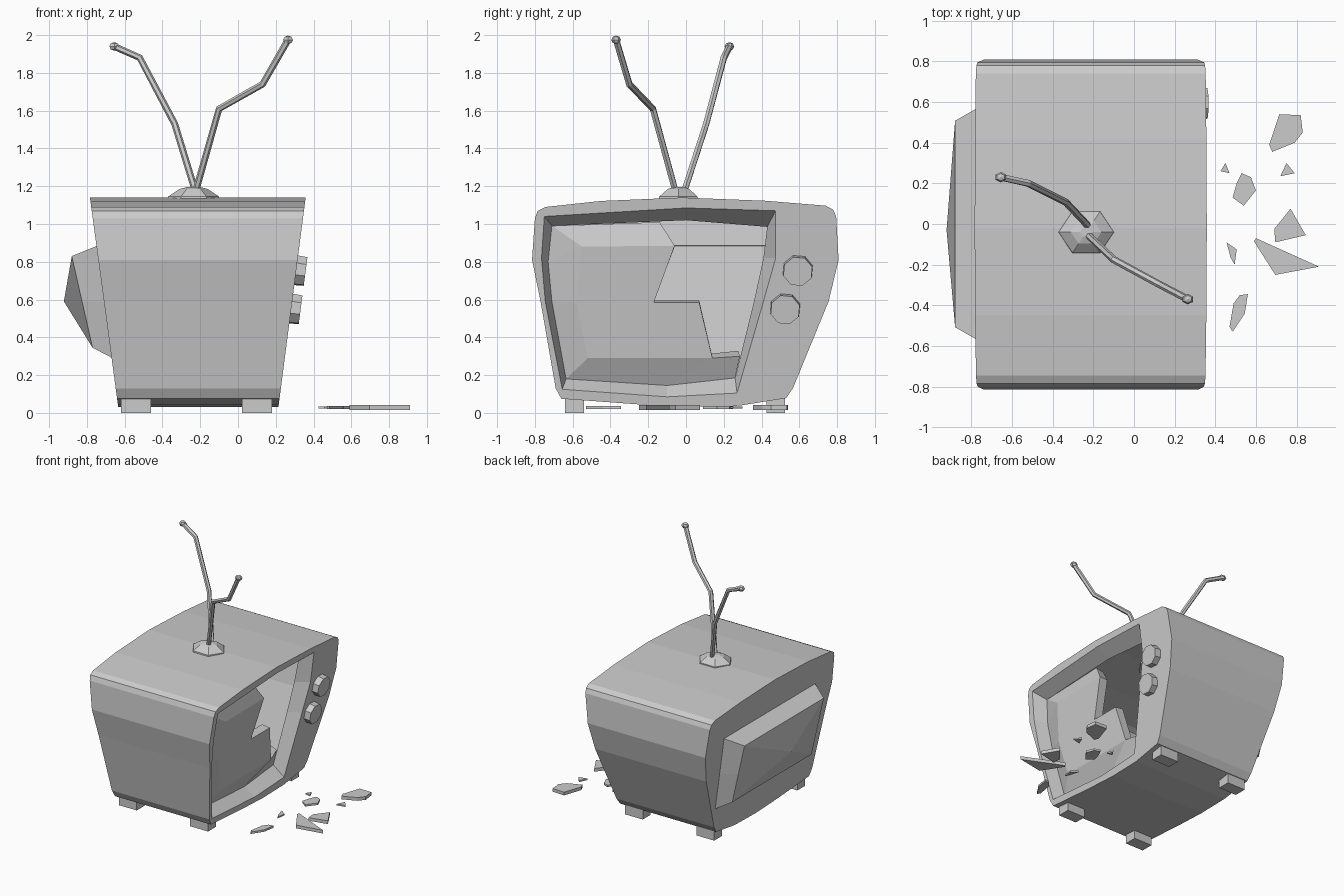
import bpy, bmesh, math
from mathutils import Vector, Matrix

if "Cube" in bpy.data.objects:
    bpy.data.objects.remove(bpy.data.objects["Cube"])

def finish(bm, name, recalc=True):
    if recalc:
        bmesh.ops.recalc_face_normals(bm, faces=bm.faces)
    me = bpy.data.meshes.new(name)
    bm.to_mesh(me)
    bm.free()
    ob = bpy.data.objects.new(name, me)
    bpy.context.collection.objects.link(ob)
    return ob

def front_x(z):
    return 0.21 + 0.13 * z

def back_x(z):
    return -0.63 - 0.135 * z

def loop(bm, pts, fx, offset=0.0):
    return [bm.verts.new((fx(z) + offset, y, z)) for y, z in pts]

def ring_edges(bm, vs):
    return [bm.edges.new((vs[i - 1], vs[i])) for i in range(len(vs))]

def bridge(bm, a, b):
    for i in range(len(a)):
        bm.faces.new((a[i - 1], a[i], b[i], b[i - 1]))

# Cabinet: tapered shell with an open recessed screen surround
outline = [(-.745, 1.09), (-.785, 1.07), (-.80, 1.03), (-.815, .81), (-.77, .59),
           (-.69, .13), (-.66, .075), (-.25, .045), (.016, .032), (.28, .038),
           (.53, .078), (.566, .13), (.755, .59), (.808, .81), (.795, 1.04),
           (.78, 1.075), (.74, 1.097), (.42, 1.123), (-.02, 1.14), (-.45, 1.122)]
opening = [(-.75, 1.04), (-.765, .82), (-.745, .59), (-.655, .125), (-.1, .085),
           (.27, .105), (.41, .59), (.475, .82), (.475, 1.07), (0, 1.085)]
inner = [(-.71, .99), (-.73, .8), (-.71, .59), (-.635, .18), (-.1, .145),
         (.26, .185), (.36, .59), (.41, .82), (.43, .985), (0, 1.02)]
bm = bmesh.new()
rear, front = loop(bm, outline, back_x), loop(bm, outline, front_x)
hole, deep = loop(bm, opening, front_x), loop(bm, inner, front_x, -0.1)
bmesh.ops.triangle_fill(bm, edges=ring_edges(bm, front) + ring_edges(bm, hole),
                        use_beauty=True, normal=(1, 0, -.13))
bridge(bm, rear, front)
bridge(bm, hole, deep)
bm.faces.new(rear)
finish(bm, "cabinet")

# Broken screen: bulged pane with a jagged crack edge
P = {"A": (-.71, .99, 0), "B": (-.73, .8, 0), "C": (-.71, .59, 0), "D": (-.635, .18, 0),
     "E": (-.1, .145, 0), "F": (.26, .185, 0), "G": (.285, .30, 0), "H": (.14, .29, 1),
     "I": (.07, .585, 1), "J": (-.17, .585, 1), "K": (-.06, .885, 1), "L": (-.14, 1.01, 0),
     "X": (-.55, .88, 1), "Y": (-.58, .585, 1), "Z": (-.52, .29, 1)}
bm = bmesh.new()
V = {k: bm.verts.new((front_x(z) - 0.1 + 0.05 * b, y, z)) for k, (y, z, b) in P.items()}
for f in ("AXKL", "ABX", "BCYX", "XYJK", "CDZY", "YZHIJ", "DEHZ", "EFGH"):
    bm.faces.new([V[k] for k in f])
pane = finish(bm, "broken_screen", recalc=False)
mod = pane.modifiers.new("thickness", "SOLIDIFY")
mod.thickness = 0.07
mod.offset = -1

# Rear housing: bevelled box with a peaked back face
bm = bmesh.new()
def corners(zt, zb, xt, xb, w):
    zm, xm = (zt + zb) / 2, (xt + xb) / 2
    return [bm.verts.new(p) for p in ((xt, -w, zt), (xm, -w, zm), (xb, -w, zb), (xb, 0, zb),
                                      (xb, w, zb), (xm, w, zm), (xt, w, zt), (xt, 0, zt))]
base = corners(.885, .29, -.745, -.665, .585)
lip = corners(.83, .345, -.88, -.77, .508)
bridge(bm, base, lip)
peak = bm.verts.new((-.922, -.03, .59))
for i in range(8):
    bm.faces.new((lip[i - 1], lip[i], peak))
finish(bm, "rear_housing")

# Feet
for i, x in enumerate((-.54, .1)):
    for j, y in enumerate((-.59, .475)):
        bm = bmesh.new()
        m = Matrix.Translation((x, y, .04)) @ Matrix.Diagonal((.16, .1, .08, 1))
        bmesh.ops.create_cube(bm, size=1, matrix=m)
        finish(bm, f"foot_{i}{j}")

def cone(bm, a, b, r1, r2, sides, spin=0.0):
    a, b = Vector(a), Vector(b)
    m = Matrix.Translation((a + b) / 2) @ (b - a).to_track_quat('Z', 'Y').to_matrix().to_4x4()
    bmesh.ops.create_cone(bm, cap_ends=True, segments=sides, radius1=r1, radius2=r2,
                          depth=(b - a).length, matrix=m @ Matrix.Rotation(spin, 4, 'Z'))

# Control knobs, square to the tilted front
normal = Vector((1, 0, -.13)).normalized()
for name, y, z in (("upper_knob", .592, .755), ("lower_knob", .525, .552)):
    c = Vector((front_x(z), y, z))
    bm = bmesh.new()
    cone(bm, c - normal * .02, c + normal * .05, .084, .08, 8, .3)
    finish(bm, name)

# Aerial base: six-sided stepped dome
bm = bmesh.new()
rings = []
for r, z in ((.138, 1.125), (.135, 1.145), (.075, 1.185), (.03, 1.197)):
    rings.append([bm.verts.new((-.235 + r * math.cos(k * math.pi / 3),
                                -.04 + r * .87 * math.sin(k * math.pi / 3), z)) for k in range(6)])
for a, b in zip(rings, rings[1:]):
    bridge(bm, a, b)
bm.faces.new(rings[0])
bm.faces.new(rings[-1])
finish(bm, "aerial_base")

# Bent aerials with small knobs at the tips
aerials = {"left_aerial": [(-.225, -.01, 1.17), (-.335, .107, 1.53), (-.52, .2, 1.88), (-.655, .23, 1.94)],
           "right_aerial": [(-.225, -.055, 1.17), (-.1, -.175, 1.61), (.13, -.3, 1.74), (.265, -.37, 1.975)]}
for name, pts in aerials.items():
    bm = bmesh.new()
    pts = [Vector(p) for p in pts]
    prev = None
    for i, p in enumerate(pts):
        d = (pts[min(i + 1, 3)] - p).normalized() + (p - pts[max(i - 1, 0)]).normalized()
        side = d.cross(Vector((0, 1, 0))).normalized()
        up = side.cross(d).normalized()
        ring = [bm.verts.new(p + .018 * (side * math.cos(k * math.pi / 3) + up * math.sin(k * math.pi / 3)))
                for k in range(6)]
        if prev:
            bridge(bm, prev, ring)
        else:
            bm.faces.new(ring)
        prev = ring
    bm.faces.new(prev)
    bmesh.ops.create_uvsphere(bm, u_segments=6, v_segments=4, radius=.03,
                              matrix=Matrix.Translation(pts[-1]) @ Matrix.Diagonal((1, .85, .75, 1)))
    finish(bm, name)

# Glass shards on the ground
shards = [
    (.026, [(.715, .54), (.82, .535), (.83, .45), (.79, .40), (.68, .355), (.665, .39)]),
    (.012, [(.45, .30), (.47, .25), (.425, .26)]),
    (.016, [(.53, .25), (.575, .23), (.60, .165), (.54, .09), (.485, .13), (.505, .20)]),
    (.012, [(.75, .30), (.79, .25), (.72, .235)]),
    (.026, [(.77, .075), (.845, -.055), (.695, -.09), (.69, -.025)]),
    (.026, [(.60, -.07), (.91, -.21), (.695, -.25), (.59, -.085)]),
    (.012, [(.455, -.09), (.505, -.125), (.495, -.2), (.475, -.165)]),
    (.016, [(.56, -.345), (.545, -.44), (.485, -.53), (.47, -.505), (.49, -.39), (.52, -.35)])]
for i, (t, pts) in enumerate(shards):
    bm = bmesh.new()
    low, high = ([bm.verts.new((x, y, .028 + s * t / 2)) for x, y in pts] for s in (-1, 1))
    bridge(bm, low, high)
    bm.faces.new(low)
    bm.faces.new(high)
    finish(bm, f"glass_shard_{i}")
